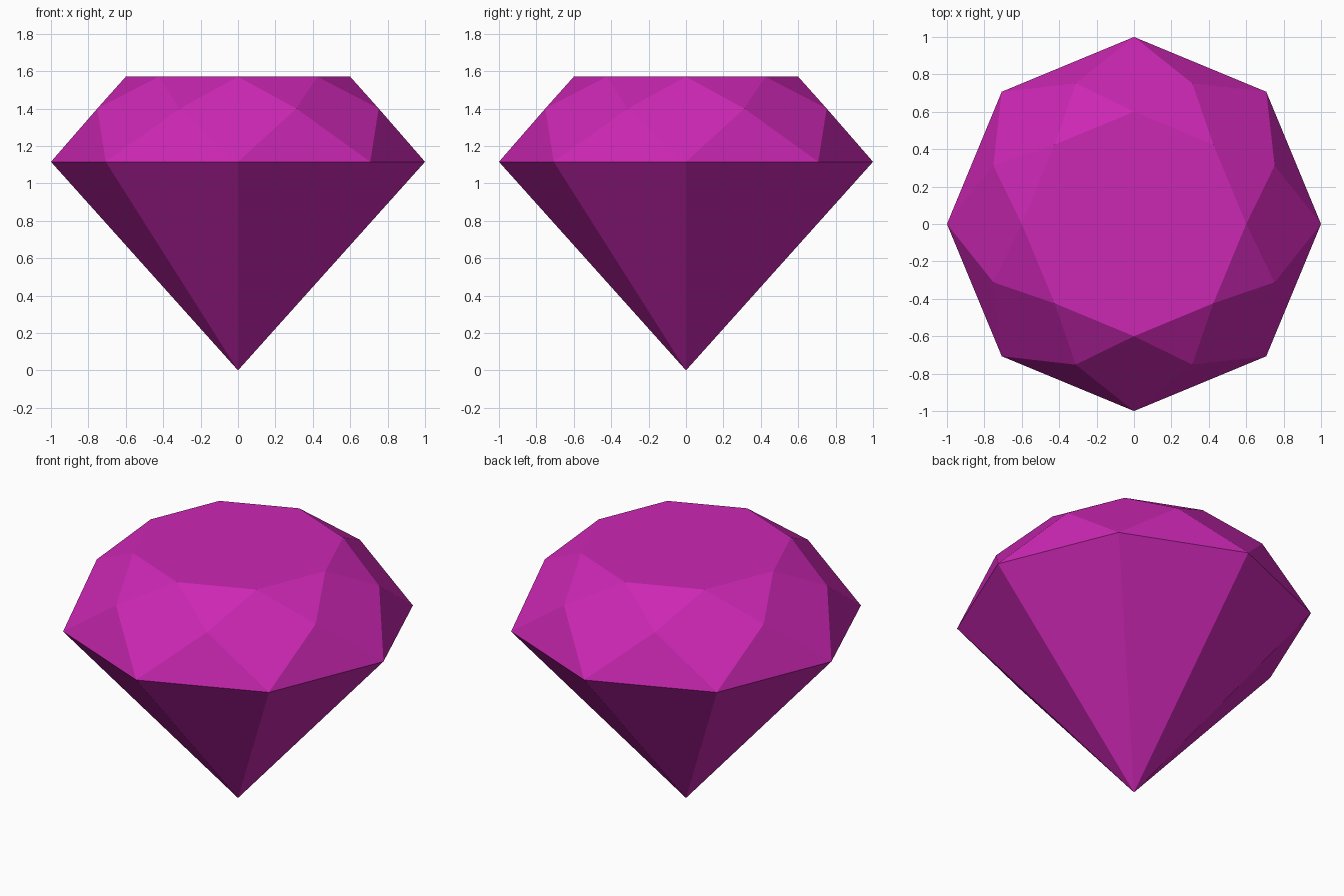
import bpy, bmesh, math

if "Cube" in bpy.data.objects:
    bpy.data.objects.remove(bpy.data.objects["Cube"])

SIDES = 8
mat = bpy.data.materials.new("magenta gem")
mat.diffuse_color = (0.6, 0.02, 0.45, 1)
mat.use_nodes = True
mat.node_tree.nodes["Principled BSDF"].inputs["Base Color"].default_value = mat.diffuse_color

bm = bmesh.new()


def ring(radius, z, offset=0.0):
    """Ring of vertices, offset given in fractions of a side."""
    step = 2 * math.pi / SIDES
    return [bm.verts.new((radius * math.cos((i + offset) * step),
                          radius * math.sin((i + offset) * step), z))
            for i in range(SIDES)]


tip = bm.verts.new((0, 0, 0))
girdle = ring(1.0, 1.115)
middle = ring(0.814, 1.40, 0.5)
table = ring(0.6, 1.57)

# Flat table on top
bm.faces.new(table)
for i in range(SIDES):
    j = (i + 1) % SIDES
    bm.faces.new((table[i], middle[i], table[j]))                    # star facet
    bm.faces.new((table[i], middle[i - 1], girdle[i], middle[i]))    # kite facet
    bm.faces.new((girdle[i], girdle[j], middle[i]))                  # girdle facet
    bm.faces.new((tip, girdle[j], girdle[i]))                        # pavilion facet

bmesh.ops.recalc_face_normals(bm, faces=bm.faces)
mesh = bpy.data.meshes.new("gemstone")
bm.to_mesh(mesh)
bm.free()
mesh.materials.append(mat)
gem = bpy.data.objects.new("gemstone", mesh)
bpy.context.collection.objects.link(gem)
